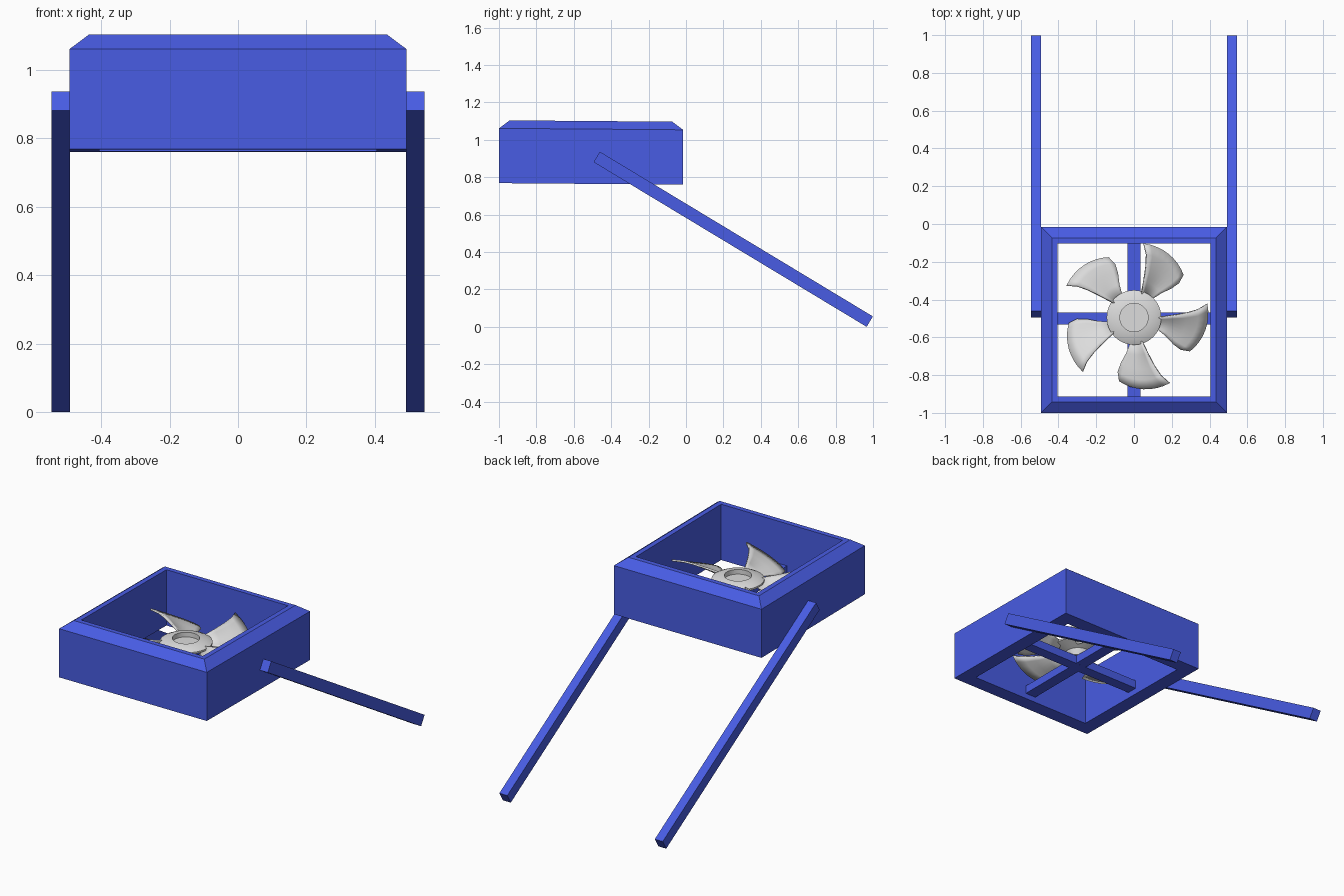
import bpy, bmesh
from math import sin, cos, radians, pi
from mathutils import Matrix, Vector

cube = bpy.data.objects.get("Cube")
if cube:
    bpy.data.objects.remove(cube, do_unlink=True)


def material(name, rgb):
    m = bpy.data.materials.new(name)
    m.use_nodes = True
    m.diffuse_color = (*rgb, 1)
    bsdf = next(n for n in m.node_tree.nodes if n.type == 'BSDF_PRINCIPLED')
    bsdf.inputs["Base Color"].default_value = (*rgb, 1)
    return m


BLUE = material("blue_paint", (0.065, 0.107, 0.77))
GREY = material("light_grey", (0.72, 0.72, 0.72))
CENTRE = Vector((0, -0.495, 0))


def finish(bm, name, mat, smooth=False):
    bmesh.ops.recalc_face_normals(bm, faces=bm.faces)
    mesh = bpy.data.meshes.new(name)
    bm.to_mesh(mesh)
    bm.free()
    mesh.materials.append(mat)
    ob = bpy.data.objects.new(name, mesh)
    bpy.context.collection.objects.link(ob)
    if smooth:
        bpy.ops.object.select_all(action='DESELECT')
        ob.select_set(True)
        bpy.context.view_layer.objects.active = ob
        bpy.ops.object.shade_smooth_by_angle(angle=radians(35))
    return ob


def box(name, mat, centre, size, tilt=0):
    bm = bmesh.new()
    bmesh.ops.create_cube(bm, size=1)
    bmesh.ops.transform(bm, verts=bm.verts, matrix=Matrix.Translation(centre)
                        @ Matrix.Rotation(tilt, 4, 'X') @ Matrix.Diagonal((*size, 1)))
    return finish(bm, name, mat)


def bridge(bm, a, b):
    n = len(a)
    for i in range(n):
        bm.faces.new((a[i], a[(i + 1) % n], b[(i + 1) % n], b[i]))


# Square housing: a closed wall profile of (half width, height) swept round four corners
bm = bmesh.new()
profile = [(0.405, 0.764), (0.492, 0.764), (0.492, 1.057), (0.435, 1.10), (0.405, 1.10)]
rings = []
for half, z in profile:
    ring = [(sx, sy) for sx, sy in ((-1, -1), (1, -1), (1, 1), (-1, 1))]
    rings.append([bm.verts.new((sx * half, sy * half - 0.508, z - 0.004 * sy * half / 0.5))
                  for sx, sy in ring])
for i, ring in enumerate(rings):
    bridge(bm, ring, rings[(i + 1) % len(rings)])
finish(bm, "housing", BLUE)

# Crossed support bars under the fan
box("cross_bar_side", BLUE, (0, -0.5, 0.825), (0.82, 0.065, 0.05))
box("cross_bar_front", BLUE, (0, -0.508, 0.825), (0.07, 0.82, 0.049))

# Sloping handles running back to the ground
for side, sx in (("left", 1), ("right", -1)):
    box(side + "_handle", BLUE, (sx * 0.518, 0.2525, 0.468), (0.053, 1.705, 0.065),
        radians(-31.1))

# Turned hub with a round recess in the top
bm = bmesh.new()
outline = [(0.06, 0.85), (0.075, 0.885), (0.145, 0.912), (0.145, 0.922),
           (0.115, 0.937), (0.075, 0.943), (0.075, 0.915)]
SIDES = 32
loops = [[bm.verts.new(CENTRE + Vector((r * cos(2 * pi * k / SIDES),
                                        r * sin(2 * pi * k / SIDES), z)))
          for k in range(SIDES)] for r, z in outline]
for a, b in zip(loops, loops[1:]):
    bridge(bm, a, b)
bm.faces.new(loops[0])
bm.faces.new(loops[-1])
finish(bm, "fan_hub", GREY, True)

# Blade sections: radius at leading edge, radius at trailing edge, start and end angle, heights
sections = [(0.12, 0.12, 0, -25, 0.925, 0.888),
            (0.20, 0.19, 3, -30, 0.935, 0.878),
            (0.28, 0.25, 5, -34, 0.945, 0.87),
            (0.34, 0.30, 7, -34.5, 0.952, 0.862),
            (0.395, 0.345, 10.5, -31, 0.957, 0.857)]
STEPS = 8


def blade(index):
    bm = bmesh.new()
    rows = []
    for r0, r1, a0, a1, z0, z1 in sections:
        row = []
        for j in range(STEPS + 1):
            t = j / STEPS
            r = r0 + (r1 - r0) * t * t
            a = radians(a0 + (a1 - a0) * t + 72 * index)
            z = z0 + (z1 - z0) * t - 0.012 * sin(pi * t)
            row.append(bm.verts.new(CENTRE + Vector((r * cos(a), r * sin(a), z))))
        rows.append(row)
    for p, q in zip(rows, rows[1:]):
        for j in range(STEPS):
            bm.faces.new((p[j], q[j], q[j + 1], p[j + 1]))
    ob = finish(bm, f"fan_blade_{index + 1}", GREY, True)
    thick = ob.modifiers.new("thickness", 'SOLIDIFY')
    thick.thickness = 0.01
    thick.offset = 0


for i in range(5):
    blade(i)
